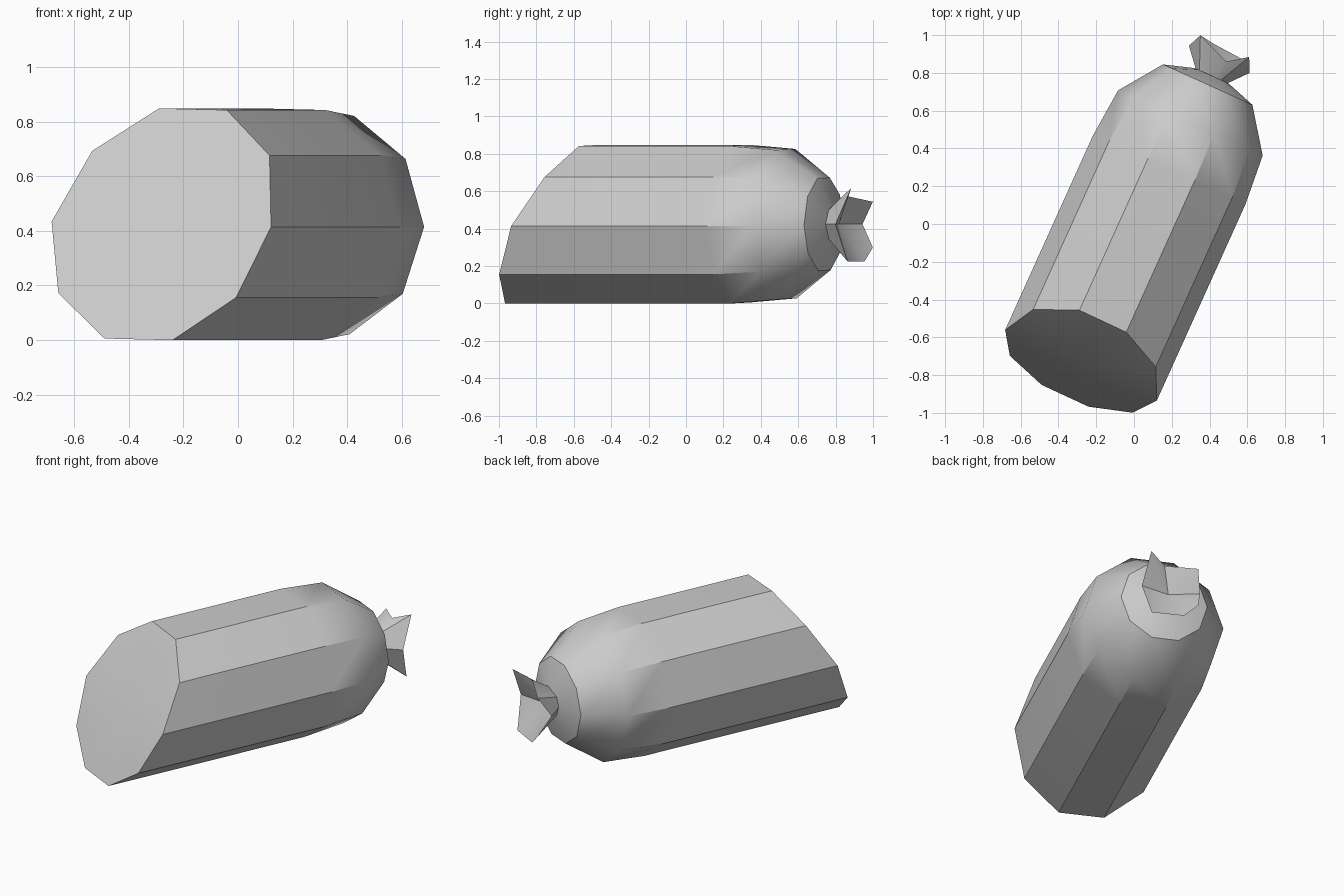
import bpy, bmesh, math
from mathutils import Matrix

cube = bpy.data.objects.get("Cube")
if cube:
    bpy.data.objects.remove(cube, do_unlink=True)

SIDES = 10
MID = 0.424
PLACE = Matrix.Rotation(math.radians(-24.3), 4, 'Z') @ Matrix.Translation((0.052, 0, MID))

grey = bpy.data.materials.new("plain grey")
grey.use_nodes = True
colour = (0.6, 0.6, 0.6, 1)
grey.diffuse_color = colour
grey.node_tree.nodes["Principled BSDF"].inputs["Base Color"].default_value = colour


def bridge(bm, a, b):
    for i in range(len(a)):
        j = (i + 1) % len(a)
        bm.faces.new((a[i], a[j], b[j], b[i]))


def fan(bm, ring, tip):
    for i in range(len(ring)):
        bm.faces.new((ring[i], ring[(i + 1) % len(ring)], tip))


def finish(bm, name):
    bmesh.ops.recalc_face_normals(bm, faces=bm.faces)
    bm.transform(PLACE)
    mesh = bpy.data.meshes.new(name)
    bm.to_mesh(mesh)
    bm.free()
    mesh.materials.append(grey)
    obj = bpy.data.objects.new(name, mesh)
    bpy.context.collection.objects.link(obj)
    bpy.ops.object.select_all(action='DESELECT')
    bpy.context.view_layer.objects.active = obj
    obj.select_set(True)
    bpy.ops.object.shade_smooth_by_angle(angle=math.radians(30))


def ring(bm, radius, along):
    # along: a distance on the axis, or a rule giving it from the height
    verts = []
    for i in range(SIDES):
        a = math.radians(-1.3) + math.tau * i / SIDES
        x, z = radius * math.cos(a), radius * math.sin(a)
        y = along(z) if callable(along) else along
        verts.append(bm.verts.new((x, y, z)))
    return verts


def slanted_cut(z):
    return -0.798 + z * (0.62 if z > 0 else 0.43)


# casing: slanted cut face, straight body, tapered end
bm = bmesh.new()
first = last = ring(bm, 0.443, slanted_cut)
for radius, along in ((0.443, 0.338), (0.42, 0.61), (0.26, 0.833), (0.1, 0.884)):
    new = ring(bm, radius, along)
    bridge(bm, last, new)
    last = new
fan(bm, first, bm.verts.new((0, -0.798, 0)))
fan(bm, last, bm.verts.new((0, 0.89, 0)))
finish(bm, "sausage_casing")

# gathered end: folded rim flaring from a narrow neck, hollow inside
RIM = ((0.14, 1.057, 0.195), (0.04, 0.985, 0.15), (-0.143, 1.055, 0.12), (-0.175, 0.98, 0),
       (-0.143, 1.055, -0.125), (-0.06, 1.043, -0.2), (0.13, 1.03, -0.2), (0.176, 0.98, 0))
bm = bmesh.new()
rim = [bm.verts.new(p) for p in RIM]
neck = []
for x, y, z in RIM:
    s = 0.09 / math.hypot(x, z)
    neck.append(bm.verts.new((x * s, 0.88, z * s)))
bridge(bm, neck, rim)
fan(bm, rim, bm.verts.new((0, 0.92, 0)))
fan(bm, neck, bm.verts.new((0, 0.87, 0)))
finish(bm, "tied_end")
